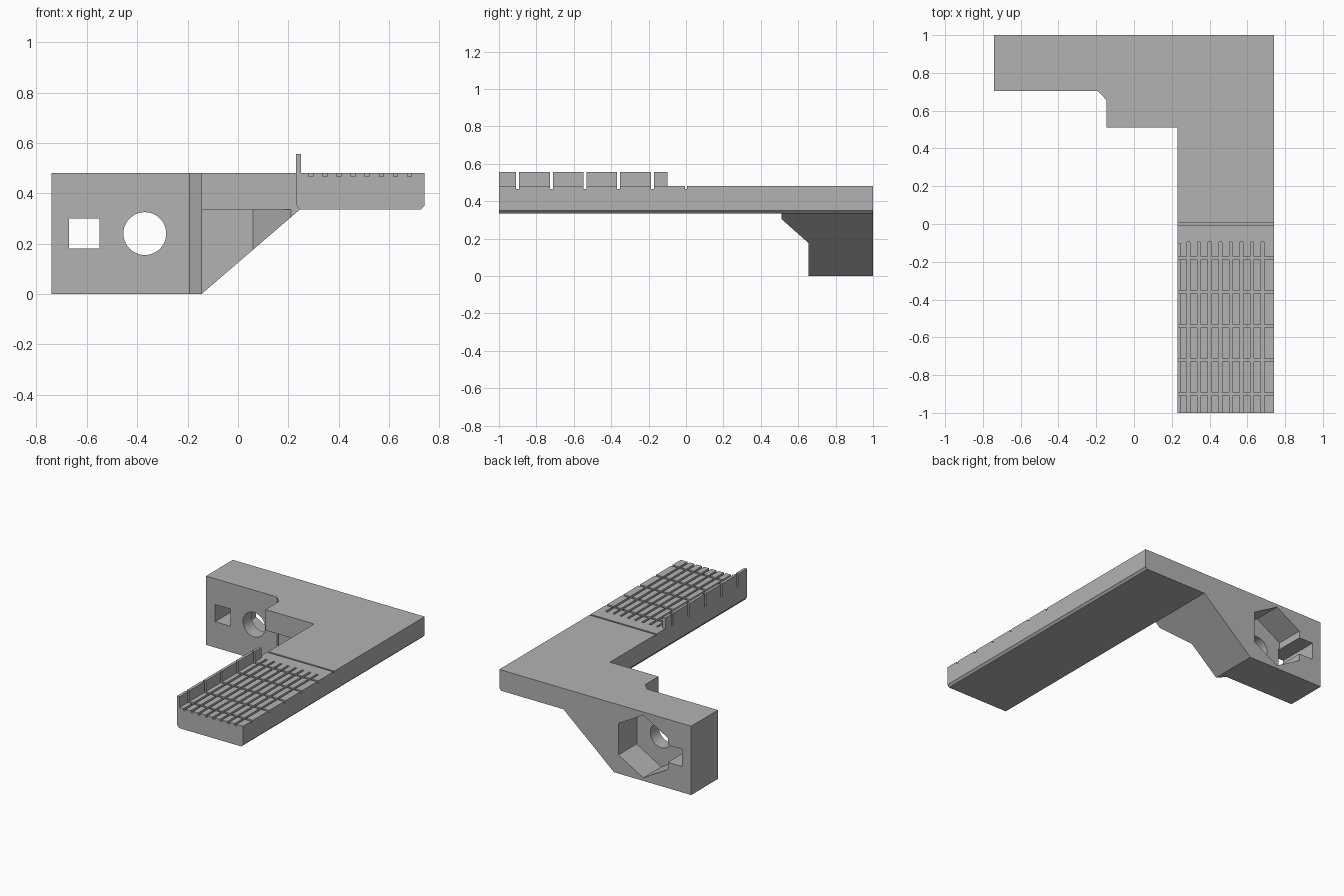
import bpy
from math import cos, sin, tau

cube = bpy.data.objects.get("Cube")
if cube:
    bpy.data.objects.remove(cube, do_unlink=True)

GREY = (0.45, 0.45, 0.45, 1)
mat = bpy.data.materials.new("plain grey")
mat.use_nodes = True
mat.diffuse_color = GREY
mat.node_tree.nodes["Principled BSDF"].inputs["Base Color"].default_value = GREY


def prism(name, outline, axis, lo, hi):
    """Extrude a 2D outline along y (outline in xz) or z (outline in xy)."""
    def place(p, d):
        return (p[0], d, p[1]) if axis == "y" else (p[0], p[1], d)
    n = len(outline)
    verts = [place(p, d) for d in (lo, hi) for p in outline]
    faces = [list(range(n))[::-1], list(range(n, 2 * n))]
    faces += [[i, (i + 1) % n, n + (i + 1) % n, n + i] for i in range(n)]
    mesh = bpy.data.meshes.new(name)
    mesh.from_pydata(verts, [], faces)
    mesh.materials.append(mat)
    obj = bpy.data.objects.new(name, mesh)
    bpy.context.collection.objects.link(obj)
    # Make the normals point outward
    bpy.context.view_layer.objects.active = obj
    obj.select_set(True)
    bpy.ops.object.mode_set(mode="EDIT")
    bpy.ops.mesh.select_all(action="SELECT")
    bpy.ops.mesh.normals_make_consistent(inside=False)
    bpy.ops.object.mode_set(mode="OBJECT")
    obj.select_set(False)
    return obj


def box(name, x, y, z):
    return prism(name, [(x[0], y[0]), (x[1], y[0]), (x[1], y[1]), (x[0], y[1])], "z", *z)


def polygon(cx, cz, r, n, turn=0.0):
    return [(cx + r * cos(tau * (i + turn) / n), cz + r * sin(tau * (i + turn) / n))
            for i in range(n)]


def combine(target, tool, operation):
    mod = target.modifiers.new("combine", "BOOLEAN")
    mod.operation, mod.object, mod.solver = operation, tool, "EXACT"
    bpy.context.view_layer.objects.active = target
    bpy.ops.object.modifier_apply(modifier=mod.name)
    bpy.data.objects.remove(tool, do_unlink=True)


TOP, UNDER, STEP = 0.48, 0.335, 0.655

# Long arm with chamfered lower edges
bracket = prism("bracket", [(0.23, TOP), (0.23, 0.355), (0.245, UNDER), (0.725, UNDER),
                            (0.74, 0.35), (0.74, TOP)], "y", -1, 1)

# Corner slab beside the arm
slab = box("corner_slab", (-0.145, 0.4), (0.51, 1), (UNDER, TOP))

# Sloping gusset under the slab
gusset = prism("gusset", [(-0.145, 1), (-0.145, STEP), (0.06, STEP), (0.21, 0.51),
                          (0.3, 0.51), (0.3, 1)], "z", -0.1, 0.42)
slope = prism("slope", [(-0.145, 0), (0.245, UNDER), (0.245, 0.4), (-0.145, 0.4)],
              "y", 0.4, 1.1)
combine(gusset, slope, "INTERSECT")

# Mounting plate with a small inner chamfer
plate = prism("mounting_plate", [(-0.74, 1), (-0.74, 0.705), (-0.192, 0.705),
                                 (-0.145, STEP), (-0.145, 1)], "z", 0, TOP)

# Fence along the inner edge of the arm
fence = box("fence", (0.23, 0.25), (-1, -0.1), (0.42, 0.555))
for part in (slab, gusset, plate, fence):
    combine(bracket, part, "UNION")

# Round hole, hexagonal nut pocket and square hole in the plate
HOLE = (-0.37, 0.24)
combine(bracket, prism("round_cut", polygon(*HOLE, 0.085, 48), "y", 0.6, 1.1), "DIFFERENCE")
combine(bracket, prism("pocket_cut", polygon(*HOLE, 0.219, 6, 0.5), "y", 0.8, 1.1), "DIFFERENCE")
combine(bracket, box("square_cut", (-0.67, -0.55), (0.6, 1.1), (0.18, 0.3)), "DIFFERENCE")

# Grooves along the arm
for i in range(8):
    x = 0.289 + 0.056 * i
    combine(bracket, box("long_cut", (x - 0.008, x + 0.008), (-1.1, -0.095), (0.466, 0.6)),
            "DIFFERENCE")

# Grooves across the arm, which also slit the fence
for i in range(6):
    y = -0.18 * i
    half = 0.008 if i else 0.006
    combine(bracket, box("cross_cut", (0.1, 0.9), (y - half, y + half), (0.466, 0.6)),
            "DIFFERENCE")
